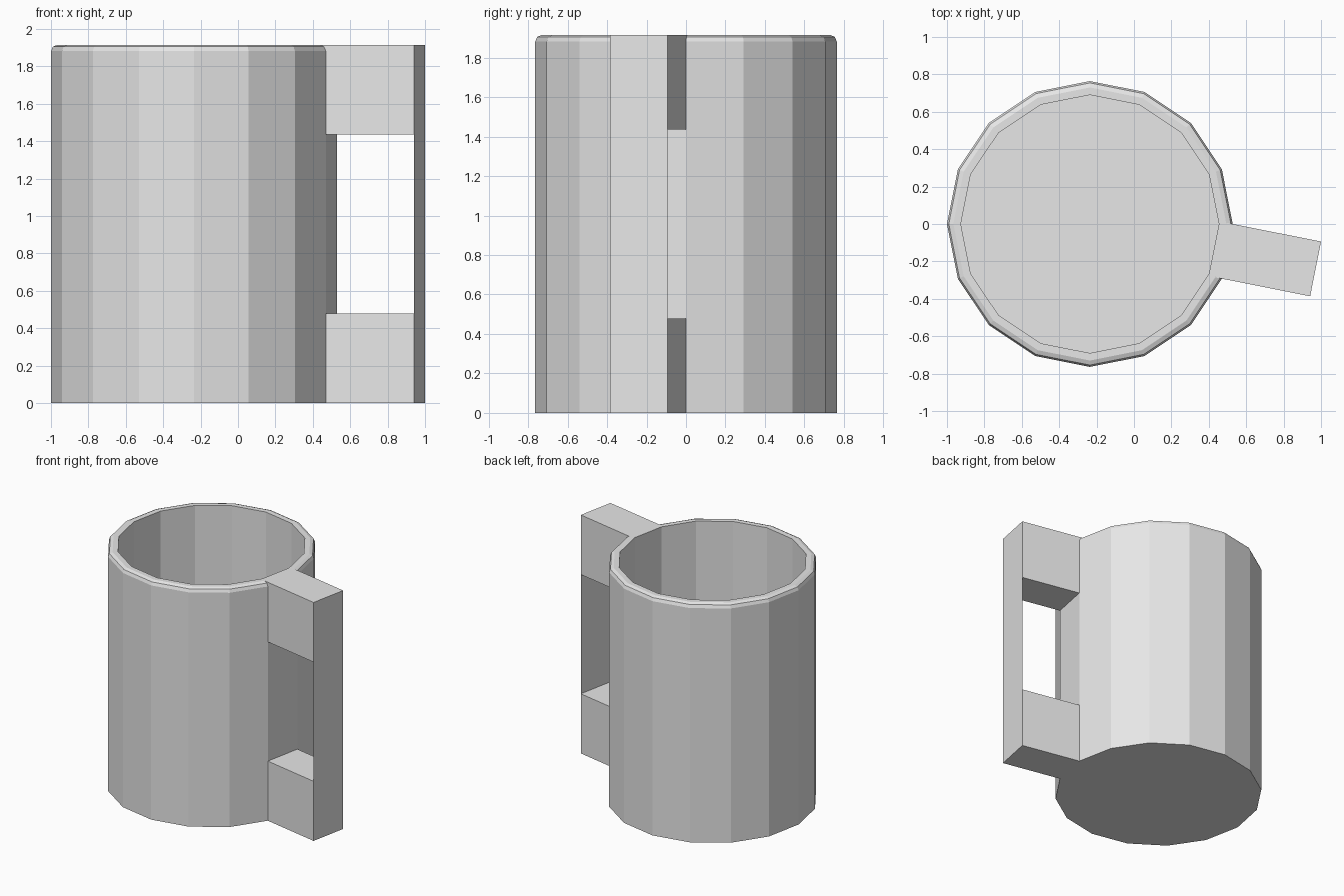
import bpy
import bmesh
from math import sin, cos, pi
from mathutils import Vector

cube = bpy.data.objects.get("Cube")
if cube:
    bpy.data.objects.remove(cube, do_unlink=True)

SIDES = 16
CENTRE = Vector((-0.236, 0, 0))
RADIUS, INNER, HEIGHT, FLOOR = 0.764, 0.69, 1.915, 0.07
BEVEL = 0.034
STEP = 2 * pi / SIDES

grey = bpy.data.materials.new("light_grey")
grey.use_nodes = True
grey.diffuse_color = (0.8, 0.8, 0.8, 1)
grey.node_tree.nodes["Principled BSDF"].inputs["Base Color"].default_value = (0.8, 0.8, 0.8, 1)


def finish(bm, name):
    mesh = bpy.data.meshes.new(name)
    bm.to_mesh(mesh)
    bm.free()
    mesh.materials.append(grey)
    obj = bpy.data.objects.new(name, mesh)
    bpy.context.collection.objects.link(obj)
    return obj


def rim_point(radius, i, z):
    return CENTRE + Vector((radius * cos(i * STEP), radius * sin(i * STEP), z))


# Cup body: faceted wall, rounded outer rim, hollow inside
bm = bmesh.new()
profile = [(RADIUS, 0), (RADIUS, HEIGHT - BEVEL),
           (RADIUS - BEVEL * 0.29, HEIGHT - BEVEL * 0.29),
           (RADIUS - BEVEL, HEIGHT), (INNER, HEIGHT), (INNER, FLOOR)]
rings = [[bm.verts.new(rim_point(r, i, z)) for i in range(SIDES)] for r, z in profile]
for low, high in zip(rings, rings[1:]):
    for i in range(SIDES):
        j = (i + 1) % SIDES
        bm.faces.new((low[i], low[j], high[j], high[i]))
bm.faces.new(rings[0][::-1])
bm.faces.new(rings[-1])
finish(bm, "cup_body")

# Handle: two arms pushed out of one wall facet, joined by a thin grip sheet
out = Vector((cos(STEP / 2), -sin(STEP / 2), 0))
REACH = (1 - CENTRE.x - RADIUS) / out.x
ARM = HEIGHT / 4
near, far = rim_point(RADIUS, -1, 0), rim_point(RADIUS, 0, 0)


def add_arm(bm, z0, z1, inset):
    corners = [near - out * inset, near + out * REACH, far + out * REACH, far - out * inset]
    low, high = [[bm.verts.new(c + Vector((0, 0, z))) for c in corners] for z in (z0, z1)]
    bm.faces.new(low[::-1])
    bm.faces.new(high)
    for i in range(3):
        bm.faces.new((low[i], low[i + 1], high[i + 1], high[i]))
    return low, high


bm = bmesh.new()
_, lower_top = add_arm(bm, 0, ARM, 0)
upper_bottom, _ = add_arm(bm, HEIGHT - ARM, HEIGHT, BEVEL)
bm.faces.new((lower_top[1], lower_top[2], upper_bottom[2], upper_bottom[1]))
finish(bm, "handle")
